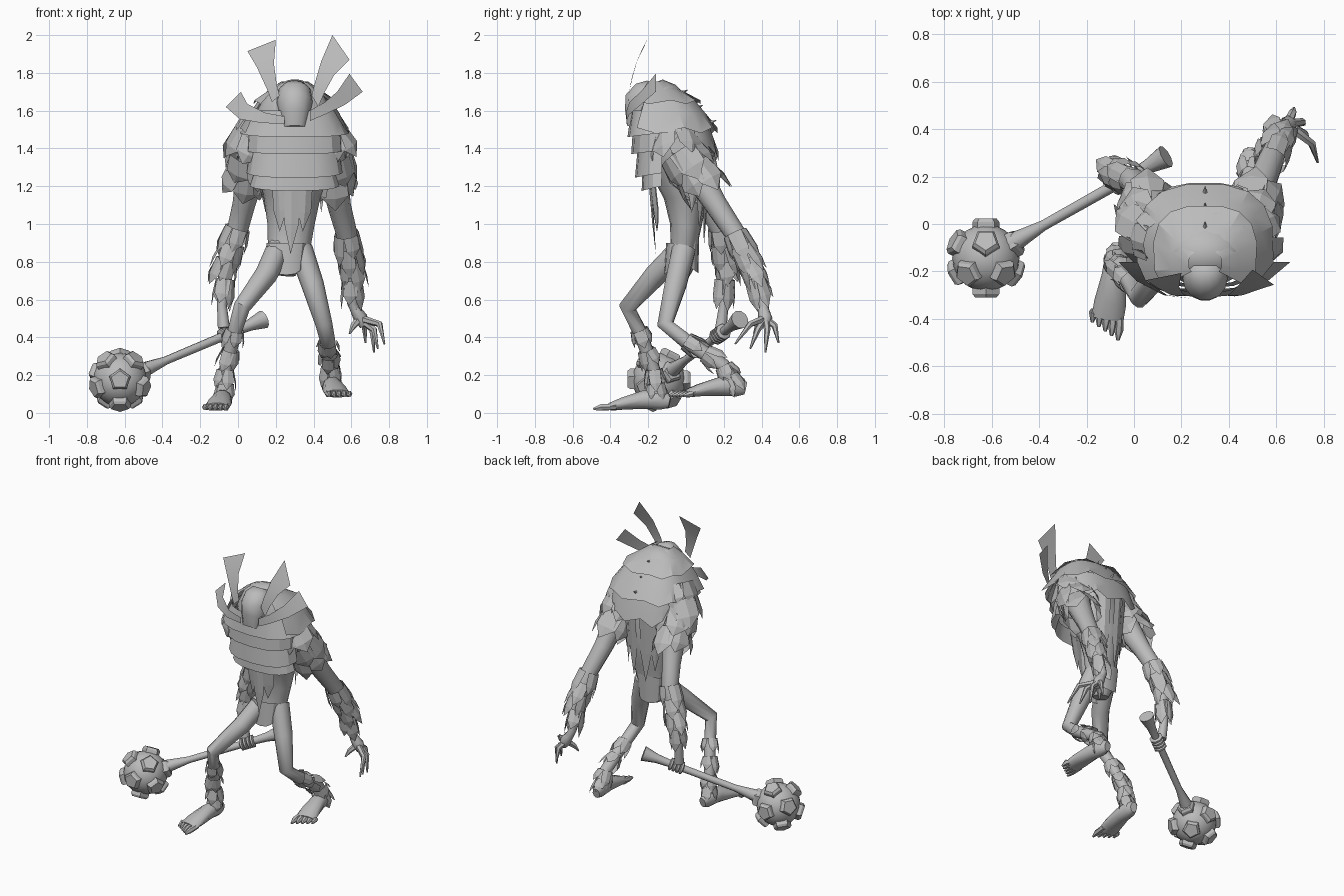
import bpy, bmesh, math, random
from mathutils import Vector

random.seed(4)
cube = bpy.data.objects.get("Cube")
if cube:
    bpy.data.objects.remove(cube, do_unlink=True)

grey = bpy.data.materials.new("plain_grey")
grey.use_nodes = True
grey.diffuse_color = (0.5, 0.5, 0.5, 1)
grey.node_tree.nodes["Principled BSDF"].inputs["Base Color"].default_value = (0.5, 0.5, 0.5, 1)


def finish(name, bm, smooth=None):
    mesh = bpy.data.meshes.new(name)
    bm.to_mesh(mesh)
    bm.free()
    mesh.materials.append(grey)
    obj = bpy.data.objects.new(name, mesh)
    bpy.context.collection.objects.link(obj)
    if smooth:
        bpy.ops.object.select_all(action='DESELECT')
        obj.select_set(True)
        bpy.context.view_layer.objects.active = obj
        bpy.ops.object.shade_smooth_by_angle(angle=math.radians(smooth))


def loft(bm, pts, sides=10, ref=(0, 1, 0)):
    """Closed tube through points (x, y, z, half width[, half depth])."""
    pos = [Vector(p[:3]) for p in pts]
    rings = []
    for i, p in enumerate(pts):
        t = (pos[min(i + 1, len(pos) - 1)] - pos[max(i - 1, 0)]).normalized()
        a = t.cross(Vector(ref)).normalized()
        b = a.cross(t)
        angles = [2 * math.pi * k / sides for k in range(sides)]
        rings.append([bm.verts.new(pos[i] + a * p[3] * math.cos(w) + b * p[-1] * math.sin(w)) for w in angles])
    faces = [bm.faces.new(rings[0]), bm.faces.new(rings[-1])]
    for lo, hi in zip(rings, rings[1:]):
        for k in range(sides):
            j = (k + 1) % sides
            faces.append(bm.faces.new((lo[k], lo[j], hi[j], hi[k])))
    bmesh.ops.recalc_face_normals(bm, faces=faces)


def tube(name, pts, sides=10, ref=(0, 1, 0), smooth=50):
    bm = bmesh.new()
    loft(bm, pts, sides, ref)
    finish(name, bm, smooth)


def shard(bm, base, along, out, width, length, lift):
    """One pointed scale hanging along a direction."""
    side = along.cross(out).normalized() * width / 2
    mid = base + along * length * 0.6 + out * lift * 0.7
    tip = base + along * length + out * lift
    ridge = out * width * 0.12
    v = [bm.verts.new(c) for c in (base - side, base + ridge, base + side, mid + side * 0.95,
                                   tip + side * 0.15, mid - side * 0.95, mid + ridge)]
    for ids in ((0, 1, 6, 5), (1, 2, 3, 6), (5, 6, 4), (6, 3, 4)):
        bm.faces.new([v[i] for i in ids])


def fur(name, path, rows, count, length, width, lift, reach=1.0):
    """Staggered rows of scales around a limb path (x, y, z, radius)."""
    bm = bmesh.new()
    for r in range(rows):
        f = reach * r / (rows - 1) * (len(path) - 1)
        i = min(int(f), len(path) - 2)
        a, b = Vector(path[i][:3]), Vector(path[i + 1][:3])
        p = a.lerp(b, f - i)
        rad = path[i][3] + (path[i + 1][3] - path[i][3]) * (f - i)
        t = (b - a).normalized()
        u = t.cross(Vector((0, 1, 0))).normalized()
        w = u.cross(t)
        for k in range(count):
            ang = 2 * math.pi * (k + 0.5 * (r % 2) + random.uniform(-.12, .12)) / count
            out = u * math.cos(ang) + w * math.sin(ang)
            shard(bm, p + out * rad, t, out, width, length * random.uniform(.8, 1.2),
                  lift * random.uniform(.4, 1.2))
    finish(name, bm)


def squarish(c):
    return math.copysign(abs(c) ** 0.75, c)


def band(name, top, bottom, start, end, columns, dip=0.0, zig=0.0, cx=0.3):
    """Curved hanging layer between two arcs (centre y, z, x radius, y radius)."""
    bm = bmesh.new()
    rows = []
    for s in (0, 0.5, 1):
        row = []
        for k in range(columns + 1):
            q = k / columns
            ang = math.radians(start + (end - start) * q)
            cy, z, rx, ry = [a + (b - a) * s for a, b in zip(top, bottom)]
            z -= dip * math.sin(math.pi * q) * s + zig * (k % 2) * (s == 1)
            row.append(bm.verts.new((cx + rx * squarish(math.cos(ang)), cy + ry * squarish(math.sin(ang)), z)))
        rows.append(row)
    for a, b in zip(rows, rows[1:]):
        for k in range(columns):
            bm.faces.new((b[k], b[k + 1], a[k + 1], a[k]))
    finish(name, bm, 25)


# Body and head
tube("torso", [(.255, -.03, .73, .05, .05), (.26, -.02, .8, .09, .075), (.272, -.01, .9, .115, .072),
               (.28, 0, 1.0, .125, .085), (.285, 0, 1.15, .152, .118), (.295, -.04, 1.3, .2, .15),
               (.3, -.08, 1.45, .23, .165), (.3, -.11, 1.6, .2, .16), (.3, -.15, 1.7, .14, .1),
               (.3, -.17, 1.745, .06, .05)], 16)
tube("head", [(.3, -.18, 1.745, .05, .03), (.3, -.2, 1.71, .085, .075), (.3, -.23, 1.645, .095, .1),
              (.3, -.255, 1.58, .08, .075), (.3, -.285, 1.51, .06, .03)], 14)

# Layered mantle, front then back
band("collar", (-.1, 1.6, .22, .19), (-.1, 1.49, .29, .21), 165, 375, 10, .03)
band("front_layer_upper", (-.1, 1.52, .25, .18), (-.1, 1.39, .26, .19), 180, 360, 8, .02)
band("front_layer_middle", (-.1, 1.41, .23, .155), (-.1, 1.27, .255, .17), 185, 355, 8, .025)
band("front_layer_lower", (-.09, 1.29, .21, .14), (-.09, 1.2, .24, .145), 190, 350, 8, .025)
band("back_layer_upper", (-.165, 1.755, .07, .05), (-.12, 1.655, .22, .2), -40, 220, 11, 0, .02)
band("back_layer_middle", (-.12, 1.66, .19, .165), (-.1, 1.51, .29, .27), -30, 210, 11, 0, .03)
band("back_layer_lower", (-.09, 1.53, .25, .21), (-.08, 1.38, .275, .255), 0, 180, 11, 0, .05)

# Spine spikes
bm = bmesh.new()
for y, z in ((-.1, 1.72), (-.03, 1.69), (.05, 1.61), (.12, 1.53)):
    loft(bm, [(.3, y, z, .014), (.3, y + .04, z + .02, .001)], 4, (0, 0, 1))
finish("spine_spikes", bm)

# Long strips hanging down the back and the belly
bm = bmesh.new()
for deg, z, length in ((30, 1.4, .34), (52, 1.42, .44), (74, 1.42, .5), (106, 1.42, .52),
                       (128, 1.42, .44), (150, 1.4, .34), (248, 1.24, .28), (268, 1.24, .4), (290, 1.22, .26)):
    a = math.radians(deg)
    out = Vector((math.cos(a), math.sin(a), 0))
    start = Vector((.29 + .2 * out.x, -.03 + .16 * out.y, z))
    shard(bm, start, Vector((0, 0, -1)), out, .08, length, -.03)
finish("hanging_strips", bm)
band("loin_flap", (-.02, .9, .11, .085), (-.03, .77, .09, .085), 200, 340, 6, .04, 0, .255)
band("back_flap", (-.01, .93, .11, .08), (-.02, .77, .09, .085), 20, 160, 6, .03, 0, .262)

# Crest and cheek blades: two edges of (x, z) points from root to tip
blades = {
    "crest_right": ([(.22, 1.68), (.205, 1.74), (.19, 1.85), (.2, 1.975)],
                    [(.18, 1.645), (.155, 1.71), (.1, 1.83), (.05, 1.915)]),
    "crest_left": ([(.39, 1.68), (.405, 1.74), (.44, 1.86), (.5, 2.0)],
                   [(.425, 1.62), (.46, 1.7), (.51, 1.79), (.59, 1.87)]),
    "cheek_right": ([(.245, 1.57), (.14, 1.59), (.05, 1.635), (.015, 1.7)],
                    [(.245, 1.53), (.125, 1.535), (.01, 1.555), (-.065, 1.62)]),
    "cheek_left": ([(.38, 1.6), (.46, 1.645), (.525, 1.7), (.59, 1.795)],
                   [(.38, 1.545), (.46, 1.58), (.565, 1.63), (.66, 1.7)])}
for name, edges in blades.items():
    bm = bmesh.new()
    strips = []
    for edge in edges:
        row = []
        for (x, z), y in zip(edge, (-.315, -.3, -.24, -.16)):
            if name.startswith("crest"):
                y = -.305 + .78 * (z - 1.62) ** 2
            row.append(bm.verts.new((x, y, z)))
        strips.append(row)
    a, b = strips
    for i in range(3):
        bm.faces.new((a[i], b[i], b[i + 1], a[i + 1]))
    finish(name + "_blade", bm, 40)

# Arms
right_arm = [(.12, -.03, 1.48, .09), (.07, .03, 1.28, .08), (.03, .12, 1.1, .06), (0, .18, .98, .056),
             (-.06, .21, .8, .045), (-.085, .2, .57, .026), (-.075, .185, .45, .032)]
left_arm = [(.47, -.03, 1.48, .09), (.505, .05, 1.28, .08), (.535, .16, 1.1, .062), (.575, .26, .95, .056),
            (.6, .33, .8, .045), (.605, .41, .58, .027), (.65, .42, .49, .03)]
for side, arm, x, s in (("right", right_arm, .3, -1), ("left", left_arm, .255, 1)):
    tube(side + "_arm", arm)
    fur(side + "_forearm_fur", arm[3:6], 4, 5, .15, .08, .025, .7)
    fur(side + "_shoulder_scales", [(x + s * .16, -.08, 1.56, .09), (x + s * .22, -.05, 1.42, .11),
                                    (x + s * .24, .03, 1.3, .085)], 4, 6, .17, .15, .04)

# Open left hand
bm = bmesh.new()
for joint, tip in (((.75, .34, .47), (.775, .26, .365)), ((.71, .43, .44), (.72, .42, .32)),
                   ((.67, .47, .46), (.675, .49, .37)), ((.72, .38, .44), (.74, .34, .34)),
                   ((.61, .38, .46), (.59, .36, .42))):
    loft(bm, [(.645, .42, .5, .022), joint + (.017,), tip + (.005,)], 6, (.6, .8, 0))
loft(bm, [(.62, .41, .55, .028), (.65, .42, .5, .038), (.67, .42, .46, .024)], 8)
finish("left_fingers", bm, 50)

# Club: shaft, ball and studs
head = Vector((-.625, -.143, .175))
end = Vector((.135, .285, .495))
shaft = [tuple(head.lerp(end, t)) + (r,) for t, r in
         ((.1, .05), (.22, .034), (.32, .022), (.8, .024), (.9, .03), (1, .05))]
tube("club_shaft", shaft, 10, (0, 0, 1), 40)
bm = bmesh.new()
bmesh.ops.create_icosphere(bm, subdivisions=3, radius=.142)
bmesh.ops.translate(bm, verts=bm.verts, vec=head)
finish("club_ball", bm, 40)
bm = bmesh.new()
turns = [math.radians(72 * k - 90) for k in range(5)]
front = [Vector((0, -1, 0))] + [Vector((2 * math.cos(a), -1, 2 * math.sin(a))).normalized() for a in turns]
for d in front + [-v for v in front]:
    loft(bm, [tuple(head + d * h) + (r,) for h, r in ((.12, .06), (.152, .06), (.166, .048))], 5, (.3, .2, .9))
finish("club_studs", bm)

# Right hand gripping the shaft
bm = bmesh.new()
axis = (end - head).normalized()
for k in range(4):
    c = head.lerp(end, .715 + k * .026)
    loft(bm, [tuple(c + axis * h) + (r,) for h, r in ((-.012, .03), (-.006, .044), (.006, .044), (.012, .03))],
         8, (0, 0, 1))
finish("right_fingers", bm, 50)

# Legs
right_leg = [(.215, -.02, .87, .065), (.148, -.16, .73, .06), (.02, -.31, .56, .045), (-.015, -.25, .44, .038),
             (-.065, -.17, .23, .035), (-.075, -.15, .08, .035)]
left_leg = [(.33, -.01, .87, .065), (.395, -.055, .68, .06), (.455, -.11, .47, .045), (.475, 0, .38, .04),
            (.49, .2, .25, .038), (.495, .26, .14, .035)]
for side, leg in (("right", right_leg), ("left", left_leg)):
    tube(side + "_leg", leg)
    fur(side + "_shin_fur", leg[3:], 4, 5, .1, .065, .025, .75)

# Feet with five toes each
for side, flip, dx, dy, dz in (("right", 1, 0, 0, 0), ("left", -1, .415, .4, .07)):
    def place(p):
        return (dx + flip * p[0], p[1] + dy, p[2] + dz) + tuple(p[3:])
    bm = bmesh.new()
    loft(bm, [place(p) for p in ((-.07, -.085, .06, .025, .035), (-.075, -.13, .07, .045, .055),
                                 (-.085, -.22, .07, .052, .052), (-.1, -.33, .05, .068, .034),
                                 (-.112, -.4, .032, .068, .022))], 10, (0, 0, 1))
    for k in range(5):
        x = -.06 - .027 * k
        y = -.49 + .019 * k
        loft(bm, [place(p) for p in ((x, -.37, .034, .018), (x - .004, y + .04, .03, .019),
                                     (x - .008, y, .02, .007))], 6, (0, 0, 1))
    finish(side + "_foot", bm, 50)
